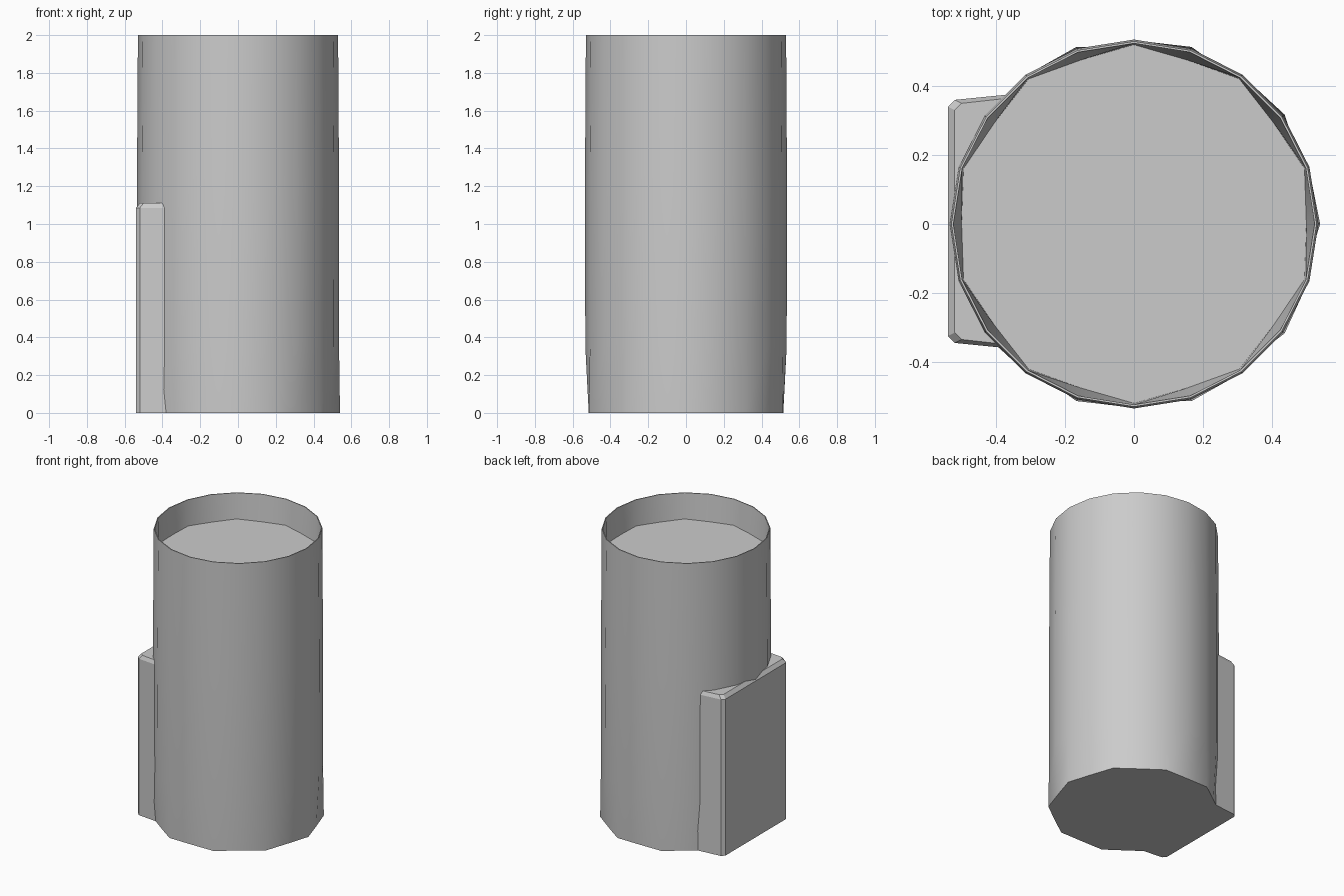
import bpy
import bmesh
from math import sin, cos, pi, radians

if "Cube" in bpy.data.objects:
    bpy.data.objects.remove(bpy.data.objects["Cube"], do_unlink=True)

GREY = (0.6, 0.6, 0.6, 1.0)
grey = bpy.data.materials.new("plain_grey")
grey.use_nodes = True
grey.diffuse_color = GREY
grey.node_tree.nodes["Principled BSDF"].inputs["Base Color"].default_value = GREY


def ring(even, odd, z, sides=20):
    """Round outline; different even and odd radii give a coarser polygon."""
    return [((odd if i % 2 else even) * cos(2 * pi * i / sides),
             (odd if i % 2 else even) * sin(2 * pi * i / sides), z)
            for i in range(sides)]


def loft(name, rings):
    """Skin a stack of equal outlines and cap both ends."""
    bm = bmesh.new()
    loops = [[bm.verts.new(p) for p in r] for r in rings]
    count = len(loops[0])
    for low, high in zip(loops, loops[1:]):
        for i in range(count):
            j = (i + 1) % count
            bm.faces.new((low[i], low[j], high[j], high[i]))
    bm.faces.new(loops[0][::-1])
    bm.faces.new(loops[-1])
    bmesh.ops.recalc_face_normals(bm, faces=bm.faces)
    mesh = bpy.data.meshes.new(name)
    bm.to_mesh(mesh)
    bm.free()
    mesh.materials.append(grey)
    obj = bpy.data.objects.new(name, mesh)
    bpy.context.collection.objects.link(obj)
    return obj


# Cylindrical body: ten-sided foot, round wall, thin rim and sunken top
body = loft("body", [
    ring(0.54, 0.515, 0.0),
    ring(0.535, 0.533, 0.35),
    ring(0.535, 0.535, 1.2),
    ring(0.53, 0.53, 2.0),
    ring(0.524, 0.524, 2.0),
    ring(0.50, 0.52, 1.82),
])
bpy.context.view_layer.objects.active = body
body.select_set(True)
bpy.ops.object.shade_smooth_by_angle(angle=radians(30))
body.select_set(False)


def pad(outer, front, back, z):
    """Outline of the side block, slightly flared towards the body."""
    c = 0.02
    return [(-0.32, front - c, z), (-0.32, back + c, z),
            (outer + c, back, z), (outer, back - c, z),
            (outer, front + c, z), (outer + c, front, z)]


# Flat-faced block on the side of the body
loft("side_block", [
    pad(-0.54, -0.345, 0.36, 0.0),
    pad(-0.54, -0.345, 0.36, 1.085),
    pad(-0.52, -0.335, 0.35, 1.11),
])
